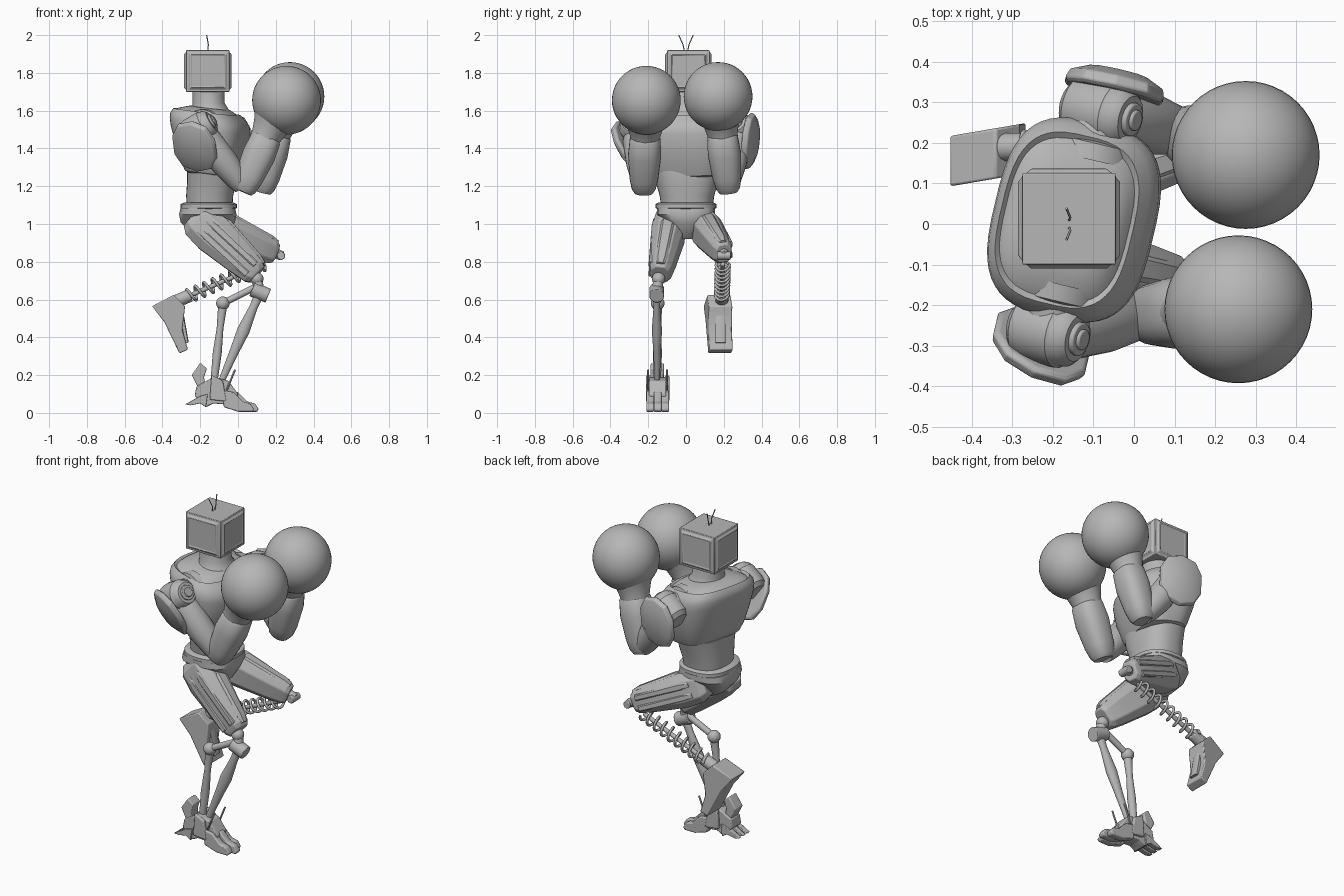
import bpy, bmesh, math
from mathutils import Vector as V, Matrix

if "Cube" in bpy.data.objects:
    bpy.data.objects.remove(bpy.data.objects["Cube"])

grey = bpy.data.materials.new("plain grey")
grey.use_nodes = True
GREY = (0.47, 0.47, 0.47, 1)
grey.diffuse_color = GREY
grey.node_tree.nodes["Principled BSDF"].inputs["Base Color"].default_value = GREY

X, Y, Z = V((1, 0, 0)), V((0, 1, 0)), V((0, 0, 1))
SIDE = V((.23, .97, 0)).normalized()   # the chest is twisted about z
FRONT = SIDE.cross(Z)


def finish(name, bm, angle=35, bevel=0):
    bmesh.ops.recalc_face_normals(bm, faces=bm.faces)
    me = bpy.data.meshes.new(name)
    bm.to_mesh(me)
    bm.free()
    me.materials.append(grey)
    ob = bpy.data.objects.new(name, me)
    bpy.context.collection.objects.link(ob)
    if bevel:
        mod = ob.modifiers.new("bevel", "BEVEL")
        mod.width, mod.segments, mod.limit_method = bevel, 2, "ANGLE"
    bpy.ops.object.select_all(action="DESELECT")
    ob.select_set(True)
    bpy.context.view_layer.objects.active = ob
    bpy.ops.object.shade_smooth_by_angle(angle=math.radians(angle))
    return ob


def loft(name, rings, u, v, n=32, power=2, angle=35, bevel=0):
    """Skin superellipse rings given as (centre, half u, half v)."""
    bm = bmesh.new()
    loops = []
    for c, a, b in rings:
        loop = []
        for i in range(n):
            t = math.tau * (i + .5) / n
            co, si = math.cos(t), math.sin(t)
            p = V(c) + u * math.copysign(abs(co) ** (2 / power), co) * a
            p += v * math.copysign(abs(si) ** (2 / power), si) * b
            loop.append(bm.verts.new(p))
        loops.append(loop)
    for lo, hi in zip(loops, loops[1:]):
        for i in range(n):
            j = (i + 1) % n
            bm.faces.new((lo[i], lo[j], hi[j], hi[i]))
    bm.faces.new(loops[0])
    bm.faces.new(loops[-1])
    return finish(name, bm, angle, bevel)


def limb(name, a, b, profile, flat=1, n=24, power=2, ref=Y, **kw):
    """Loft from a to b; profile holds (fraction, radius)."""
    a, b = V(a), V(b)
    d = (b - a).normalized()
    u = (ref - d * ref.dot(d)).normalized()
    rings = [(a.lerp(b, f), r * flat, r) for f, r in profile]
    return loft(name, rings, u, d.cross(u), n, power, **kw)


def rod(name, a, b, r, n=16):
    ref = X if abs((V(b) - V(a)).normalized().y) > .9 else Y
    return limb(name, a, b, [(0, r), (1, r)], n=n, ref=ref, bevel=.004)


def ball(name, c, r, seg=24):
    bm = bmesh.new()
    bmesh.ops.create_uvsphere(bm, u_segments=seg, v_segments=seg // 2, radius=r,
                              matrix=Matrix.Translation(c))
    return finish(name, bm)


def prism(name, outline, y, half, bevel=.006, skew=0):
    """Extrude an x-z outline along y; skew slides it in y along x."""
    bm = bmesh.new()
    mid = sum(p[0] for p in outline) / len(outline)
    sides = [[bm.verts.new((x, y + s * half + (x - mid) * skew, z))
              for x, z in outline] for s in (-1, 1)]
    for s in sides:
        bm.faces.new(s)
    for i in range(len(outline)):
        j = (i + 1) % len(outline)
        bm.faces.new((sides[0][i], sides[0][j], sides[1][j], sides[1][i]))
    return finish(name, bm, bevel=bevel)


def sweep(name, pts, r):
    cu = bpy.data.curves.new(name, "CURVE")
    cu.dimensions, cu.bevel_depth, cu.bevel_resolution = "3D", r, 2
    cu.use_fill_caps = True
    sp = cu.splines.new("POLY")
    sp.points.add(len(pts) - 1)
    for p, q in zip(sp.points, pts):
        p.co = (*q, 1)
    sp.use_smooth = True
    cu.materials.append(grey)
    ob = bpy.data.objects.new(name, cu)
    bpy.context.collection.objects.link(ob)


def stack(x, y, levels):
    return [((x + dx, y, z), a, b) for z, dx, a, b in levels]


# Head: boxy casing with a raised, shallow panel on each upright side
bm = bmesh.new()
bmesh.ops.create_cube(bm, size=1, matrix=Matrix.Translation((-.16, .013, 1.81))
                      @ Matrix.Diagonal((.23, .225, .22, 1)))
bm.normal_update()
for f in [f for f in bm.faces if abs(f.normal.z) < .5]:
    bmesh.ops.inset_region(bm, faces=[f], thickness=.014, depth=0)
    bmesh.ops.inset_region(bm, faces=[f], thickness=.02, depth=.012)
    bmesh.ops.inset_region(bm, faces=[f], thickness=.006, depth=-.005)
finish("head", bm, bevel=.01)
loft("neck", stack(-.155, .01, [(1.56, .01, .13, .14), (1.6, .01, .1, .11),
     (1.64, 0, .085, .09), (1.72, 0, .085, .09)]), X, Y)
for s in (-1, 1):
    sweep("antenna", [(-.16, s * .008, 1.91), (-.157, s * .016, 1.95), (-.166, s * .038, 2)], .003)

# Torso: the chest slopes down to the front
loft("chest", stack(-.15, .01, [(1.26, .01, .11, .16), (1.27, .01, .128, .19),
     (1.31, .01, .145, .21), (1.4, .01, .175, .232), (1.5, .005, .197, .246),
     (1.54, 0, .197, .246), (1.57, -.01, .184, .235), (1.595, -.015, .164, .212),
     (1.585, -.015, .154, .198), (1.6, -.015, .14, .175), (1.615, 0, .1, .11)]),
     FRONT - Z * .12, SIDE, 48, 3)
loft("waist", stack(-.15, .005, [(1.08, 0, .12, .135), (1.15, 0, .125, .145),
     (1.22, .01, .13, .165), (1.29, .01, .13, .185)]), X, Y, 40, 2.4)
loft("belt", stack(-.155, 0, [(1.075, 0, .13, .145), (1.085, 0, .15, .162),
     (1.105, 0, .15, .162), (1.115, 0, .13, .145)]), X, Y, 40, 2.4)
loft("pelvis", stack(-.16, 0, [(.92, .02, .06, .04), (.95, .01, .1, .06), (1.01, 0, .145, .11),
     (1.05, 0, .153, .155), (1.085, 0, .145, .155)]), X, Y, 24, 3)

# Arms: the shoulder barrels point forward and up, pinned at the front
AXIS = (FRONT * .85 + Z * .5).normalized()
arms = (("right", -1, V((-.21, -.265, 1.5)), V((.025, -.225, 1.2)), V((.257, -.21, 1.655)),
         V((-.225, -.29, 1.415)), V((-.4, -.78, -.47)).normalized()),
        ("left", 1, V((-.08, .275, 1.5)), V((.125, .225, 1.2)), V((.275, .17, 1.675)),
         V((-.05, .325, 1.44)), V((.22, .97, -.1)).normalized()))
for side, s, shoulder, elbow, hand, shield, normal in arms:
    socket = shoulder - SIDE * s * .12
    limb(side + "_shoulder_socket", socket, shoulder, [(0, .11), (.35, .105), (.4, .085), (1, .07)], ref=X)
    limb(side + "_shoulder_barrel", shoulder - AXIS * .09, shoulder + AXIS * .085,
         [(0, .055), (.12, .078), (.3, .083), (.75, .083), (.78, .078), (.9, .074), (1, .058)])
    tip = shoulder + AXIS * .085
    rod(side + "_shoulder_pin", tip - AXIS * .02, tip + AXIS * .012, .042)
    rod(side + "_shoulder_pin_cap", tip, tip + AXIS * .02, .026)
    limb(side + "_upper_arm", shoulder, elbow,
         [(0, .06), (.2, .078), (.6, .075), (.9, .06), (1, .05)])
    ball(side + "_elbow", elbow + Z * .03, .055)
    wrist = hand - X * .02
    limb(side + "_forearm", elbow - Z * .03, wrist,
         [(0, .05), (.04, .064), (.15, .076), (.4, .088), (.58, .081), (.6, .074)], power=2.5)
    limb(side + "_glove_cuff", elbow, wrist, [(.5, .076), (.58, .08), (.7, .096), (.85, .13)], n=32)
    ball(side + "_glove", hand, .182, 48)

    # Thin domed shield outside the upper arm
    across = (FRONT - normal * FRONT.dot(normal)).normalized()
    loft(side + "_shoulder_shield",
         [(shield - normal * .005, .12, .14), (shield + normal * .006, .13, .152),
          (shield + normal * .028, .122, .142), (shield + normal * .05, .075, .085)],
         across, normal.cross(across), 10, 2.3, bevel=.004)

# Thighs: eight-sided armour with a front plate and outer strips
hip_knee = (("right", (-.205, -.08, 1.015), (.09, -.135, .742), .078),
            ("left", (-.16, .085, 1), (.185, .195, .85), .07))
for side, hip, knee, r in hip_knee:
    a, b = V(hip), V(knee)
    d = (b - a).normalized()
    up = d.cross(Y).normalized()
    up = up if up.z > 0 else -up
    out = d.cross(up) * (1 if d.cross(up).y * a.y > 0 else -1)
    limb(side + "_thigh", a, b, [(-.1, r), (0, r * 1.35), (.25, r * 1.45), (.75, r * 1.15),
         (.98, r * .95), (1.04, r * .75)], .8, 8, 3, angle=20, bevel=.005)
    limb(side + "_thigh_top_plate", a + up * r, b + up * r * .7,
         [(.15, r * .4), (.3, r * .6), (.9, r * .45), (1, r * .3)], 1, 8, 3, angle=20)
    for k in (-.45, .45):
        limb(side + "_thigh_strip", a + out * r * 1.03 + up * r * k, b + out * r * .66 + up * r * k,
             [(.1, r * .2), (.25, r * .3), (.95, r * .25)], .7, 8, 4, angle=20)

# Right lower leg: knee hinge, main strut and rear strut
knee = V((.1, -.145, .71))
hinge = V((.115, -.155, .635))
ankle = V((-.12, -.152, .14))
rear = V((-.08, -.15, .58))
ball("right_knee_ball", knee, .035)
rod("right_knee_link", knee, hinge, .028)
rod("right_knee_hinge", hinge - X * .04 + Z * .02, hinge + X * .045 - Z * .015, .04)
limb("right_shin", hinge, ankle + X * .02, [(0, .026), (.15, .022), (.4, .034), (.6, .026), (1, .015)], .8)
rod("right_rear_link", knee - Z * .04, rear, .018)
ball("right_rear_joint", rear, .036)
limb("right_rear_strut", rear, ankle - X * .01, [(0, .025), (.3, .018), (.6, .024), (1, .018)])

# Right foot: instep, three toes, heel claws and ankle plates
instep = [(-.22, .14), (-.13, .19), (-.05, .17), (0, .1), (-.01, .04), (-.13, .05), (-.17, .03), (-.23, .09)]
prism("right_instep", instep, -.15, .045)
toe = [(-.06, .12), (0, .11), (.05, .06), (.09, .05), (.11, .02), (.1, .005), (.03, .005), (-.05, .03)]
for i, y in enumerate((-.19, -.15, -.11)):
    back = 0 if i == 1 else -.025
    prism("right_toe", [(x + back, z) for x, z in toe], y, .02)
    claw = [(-.16, .1), (-.2, .09), (-.28, .045), (-.25, .04), (-.2, .05), (-.17, .03)]
    prism("right_heel_claw", claw, y, .015, .003)
heel = [(-.2, .265), (-.165, .235), (-.18, .19), (-.17, .13), (-.21, .13), (-.245, .2)]
prism("right_heel_plate", heel, -.152, .035)
for y in (-.2, -.1):
    prism("right_ankle_plate", [(-.14, .2), (-.08, .17), (-.06, .06), (-.15, .07)], y, .012)
    rod("right_ankle_spike", (-.06, y, .12), (-.015, y, .23), .006, 6)

# Left lower leg: knee stub, coil spring round a core, and hoof
knee = V((.195, .2, .848))
rod("left_knee_stub", knee, (.235, .2, .83), .026)
rod("left_knee_pin", (.228, .165, .832), (.228, .235, .832), .022)
top, end = V((.14, .195, .79)), V((-.27, .19, .615))
d = (end - top).normalized()
w = d.cross(Y)
turns, steps = 9, 16
coil = []
for i in range(turns * steps + 1):
    t = math.tau * i / steps
    coil.append(top.lerp(end, i / (turns * steps)) + (Y * math.cos(t) + w * math.sin(t)) * .036)
sweep("left_spring", coil, .0075)
rod("left_spring_core", top, end, .012)
rod("left_spring_seat", end - d * .02, end + d * .06, .035)
hoof = [(-.455, .565), (-.34, .625), (-.28, .565), (-.295, .44), (-.265, .335), (-.31, .315), (-.39, .48)]
prism("left_hoof", hoof, .175, .062, skew=.17)
limb("left_hoof_panel", (-.3, .183, .53), (-.272, .183, .37), [(0, .012), (1, .012)], 2.4, 8, 4)
